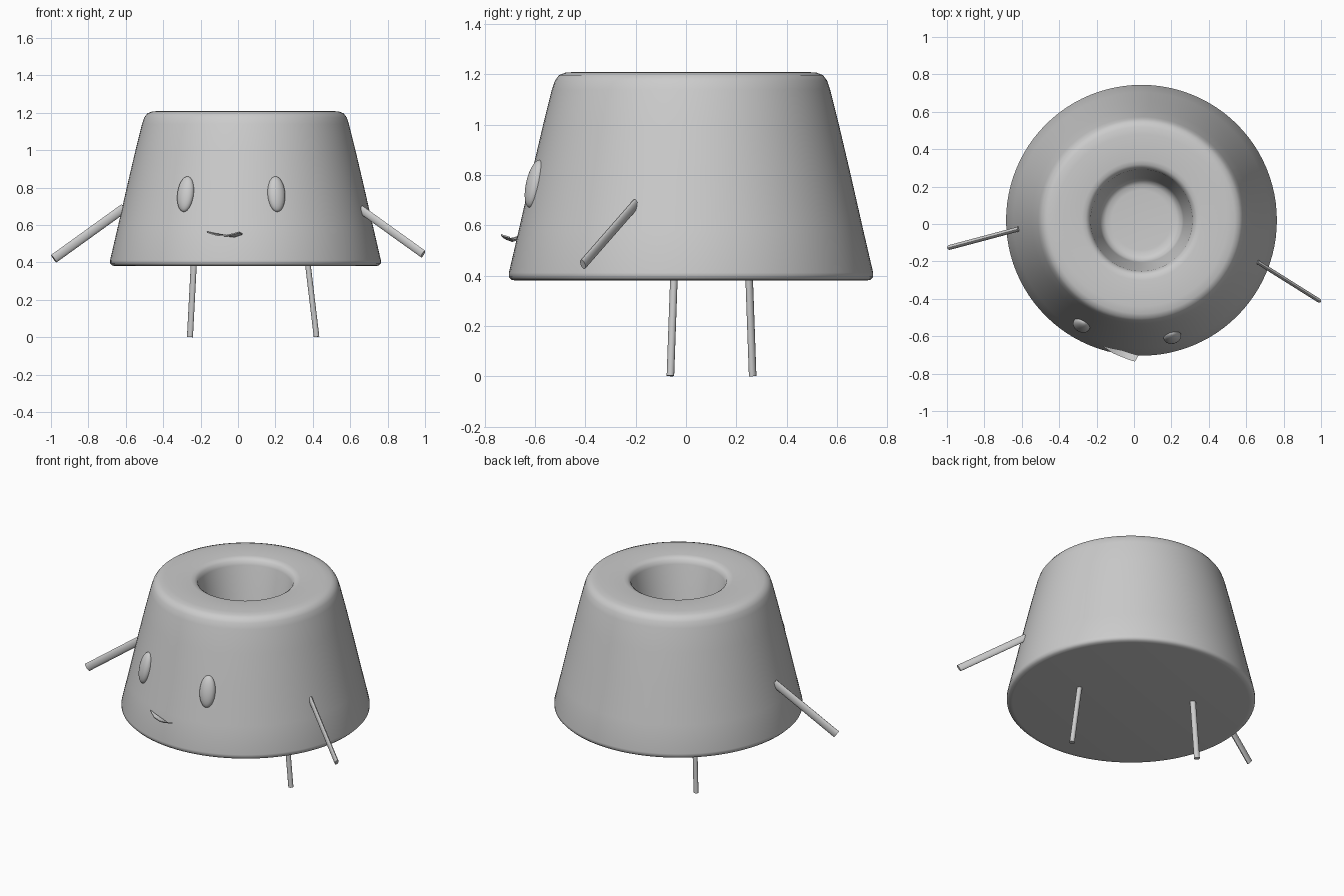
import bpy, bmesh, math
from mathutils import Vector, Matrix

if "Cube" in bpy.data.objects:
    bpy.data.objects.remove(bpy.data.objects["Cube"])

CX, CY = 0.04, 0.02  # axis of the body


def finish(name, bm, angle=40):
    bmesh.ops.recalc_face_normals(bm, faces=bm.faces)
    me = bpy.data.meshes.new(name)
    bm.to_mesh(me)
    bm.free()
    ob = bpy.data.objects.new(name, me)
    bpy.context.collection.objects.link(ob)
    bpy.ops.object.select_all(action='DESELECT')
    ob.select_set(True)
    bpy.context.view_layer.objects.active = ob
    bpy.ops.object.shade_smooth_by_angle(angle=math.radians(angle))
    return ob


def lathe(name, profile, sides=96):
    """Revolve (radius, z) points; both ends are capped."""
    bm = bmesh.new()
    rings = [[bm.verts.new((CX + r * math.cos(2 * math.pi * i / sides),
                            CY + r * math.sin(2 * math.pi * i / sides), z))
              for i in range(sides)] for r, z in profile]
    for a, b in zip(rings, rings[1:]):
        for i in range(sides):
            j = (i + 1) % sides
            bm.faces.new((a[i], a[j], b[j], b[i]))
    bm.faces.new(rings[0])
    bm.faces.new(rings[-1])
    return finish(name, bm, 50)


def stick(name, start, end, wide, thin):
    """Oval rod; the wide axis lies in the vertical plane of the rod."""
    a, b = Vector(start), Vector(end)
    z = (b - a).normalized()
    y = z.cross(Vector((0, 0, 1))).normalized()
    x = y.cross(z)
    rot = Matrix((x, y, z)).transposed().to_4x4()
    bm = bmesh.new()
    bmesh.ops.create_cone(bm, cap_ends=True, segments=16, radius1=1, radius2=1,
                          depth=(b - a).length)
    bmesh.ops.scale(bm, vec=(wide, thin, 1), verts=bm.verts)
    bm.transform(Matrix.Translation((a + b) / 2) @ rot)
    return finish(name, bm)


def eye(name, centre):
    """Oval bead leaning back with the body wall."""
    out = math.atan2(centre[0] - CX, -(centre[1] - CY))
    bm = bmesh.new()
    bmesh.ops.create_uvsphere(bm, u_segments=24, v_segments=16, radius=1)
    bmesh.ops.scale(bm, vec=(0.048, 0.033, 0.097), verts=bm.verts)
    bm.transform(Matrix.Translation(centre) @ Matrix.Rotation(out, 4, 'Z')
                 @ Matrix.Rotation(math.radians(-13), 4, 'X'))
    return finish(name, bm, 60)


# Tapered body with rounded edges and a well in the top
lathe("body", [(0.69, 0.38), (0.712, 0.383), (0.724, 0.395), (0.724, 0.412),
               (0.685, 0.58), (0.635, 0.80), (0.588, 1.0), (0.553, 1.14),
               (0.541, 1.175), (0.525, 1.197), (0.50, 1.207), (0.46, 1.21),
               (0.32, 1.21), (0.298, 1.206), (0.282, 1.195), (0.272, 1.17),
               (0.225, 0.86), (0.214, 0.825), (0.19, 0.81), (0.16, 0.807)])

# Face
eye("left_eye", (-0.28, -0.54, 0.765))
eye("right_eye", (0.205, -0.602, 0.765))

# Smile: thin curved crescent, (upper edge, lower edge) pairs
smile = [((-0.165, -0.652, 0.563), (-0.165, -0.655, 0.561)),
         ((-0.115, -0.665, 0.552), (-0.115, -0.69, 0.546)),
         ((-0.06, -0.676, 0.542), (-0.06, -0.713, 0.545)),
         ((-0.02, -0.69, 0.537), (-0.025, -0.727, 0.553)),
         ((0.025, -0.702, 0.552), (0.005, -0.735, 0.562))]
bm = bmesh.new()
rows = []
for up, low in smile:
    rows.append([bm.verts.new(Vector(p) + Vector((0, 0, dz)))
                 for p, dz in ((up, 0.003), (low, 0.003), (low, -0.003), (up, -0.003))])
for a, b in zip(rows, rows[1:]):
    for i in range(4):
        j = (i + 1) % 4
        bm.faces.new((a[i], a[j], b[j], b[i]))
bm.faces.new(rows[0])
bm.faces.new(rows[-1])
finish("smile", bm)

# Limbs
stick("left_arm", (-0.61, -0.025, 0.69), (-0.985, -0.125, 0.42), 0.025, 0.013)
stick("right_arm", (0.655, -0.20, 0.685), (0.99, -0.41, 0.445), 0.022, 0.011)
stick("left_leg", (-0.235, 0.25, 0.42), (-0.257, 0.265, 0.001), 0.017, 0.014)
stick("right_leg", (0.37, -0.047, 0.42), (0.42, -0.062, 0.002), 0.015, 0.015)
